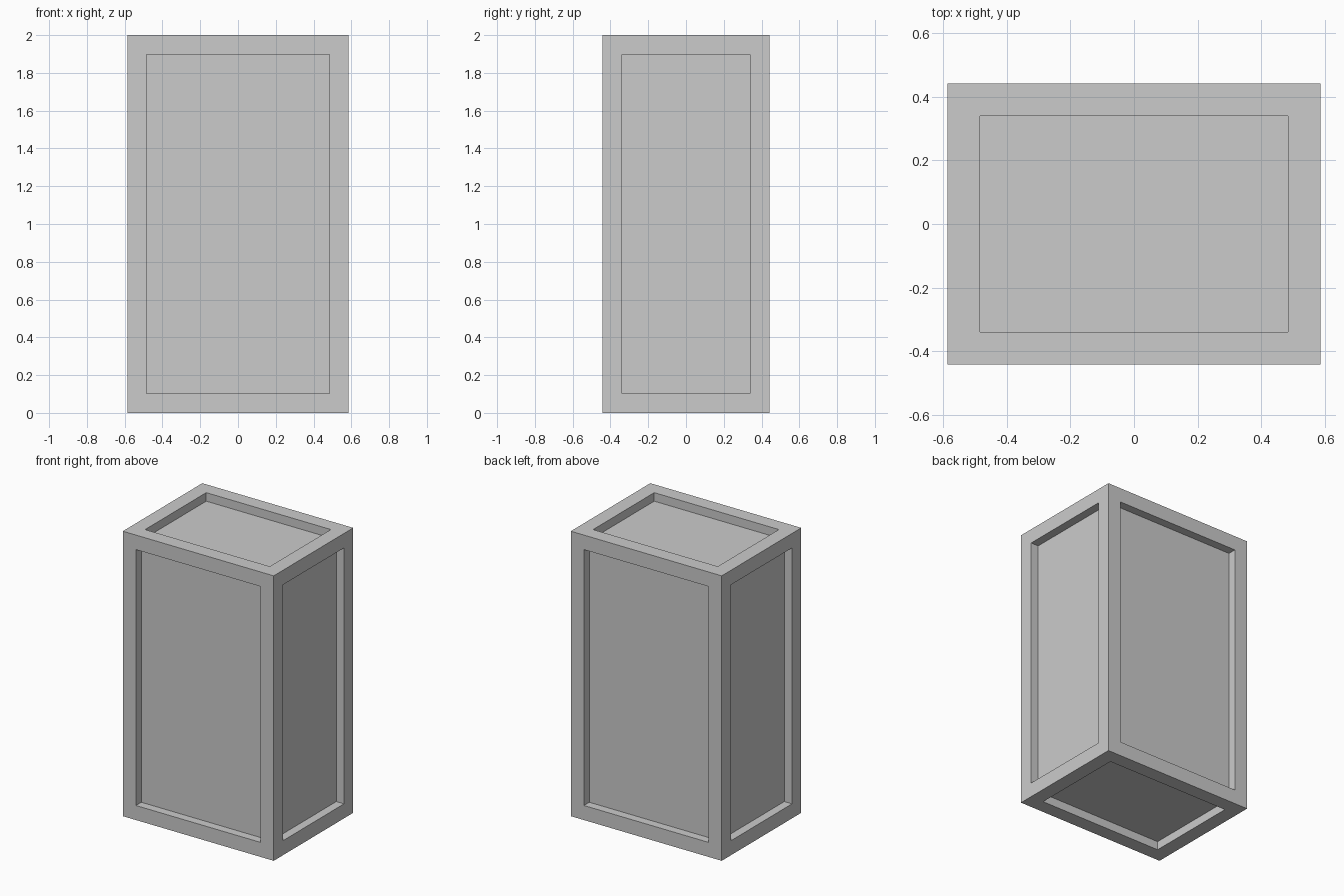
import bpy, bmesh
from mathutils import Matrix, Vector

if "Cube" in bpy.data.objects:
    bpy.data.objects.remove(bpy.data.objects["Cube"])

WIDTH, DEPTH, HEIGHT = 1.172, 0.882, 2.0
FRAME, RECESS = 0.102, 0.06

# Solid box standing on the ground
bm = bmesh.new()
bmesh.ops.create_cube(bm, size=1.0)
bmesh.ops.scale(bm, vec=Vector((WIDTH, DEPTH, HEIGHT)), verts=bm.verts)
bmesh.ops.translate(bm, vec=Vector((0, 0, HEIGHT / 2)), verts=bm.verts)

# Recessed panel with a raised frame on each of the six sides
panels = list(bm.faces)
bmesh.ops.inset_individual(bm, faces=panels, thickness=FRAME, use_even_offset=True)
for face in panels:
    bm.normal_update()
    inner = bmesh.ops.extrude_discrete_faces(bm, faces=[face])["faces"][0]
    inner.normal_update()
    bmesh.ops.translate(bm, vec=-inner.normal * RECESS, verts=inner.verts)
bmesh.ops.recalc_face_normals(bm, faces=bm.faces)

mesh = bpy.data.meshes.new("framed_crate")
bm.to_mesh(mesh)
bm.free()
crate = bpy.data.objects.new("framed_crate", mesh)
bpy.context.collection.objects.link(crate)
